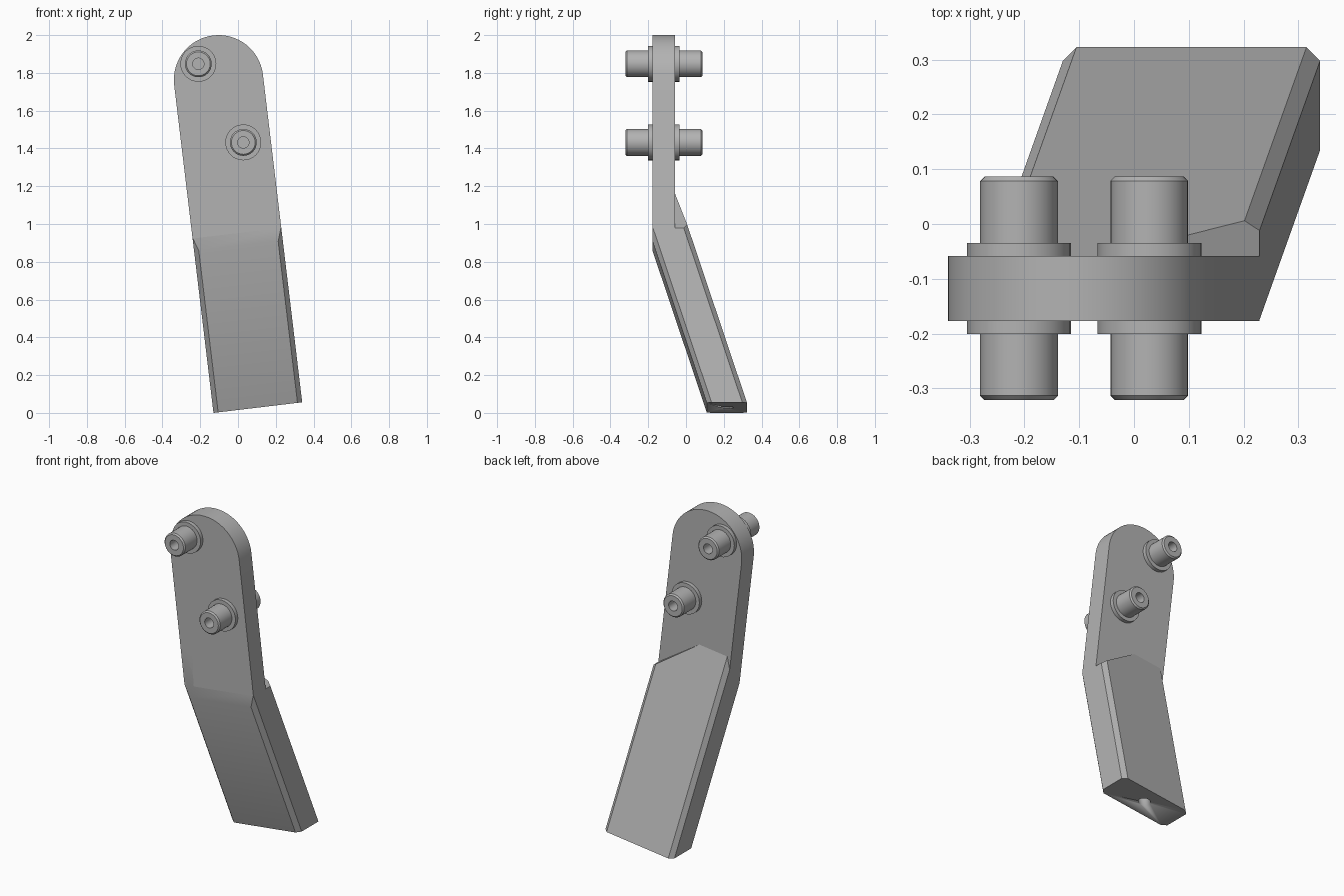
import bpy, bmesh, math
from mathutils import Vector

if "Cube" in bpy.data.objects:
    bpy.data.objects.remove(bpy.data.objects["Cube"], do_unlink=True)

# Material
grey = bpy.data.materials.new("plain grey")
grey.use_nodes = True
colour = (0.45, 0.45, 0.45, 1)
grey.diffuse_color = colour
grey.node_tree.nodes["Principled BSDF"].inputs["Base Color"].default_value = colour

# Leaning frame: u across the arm, v up along it, y front to back
LEAN = math.asin(0.119)
U = Vector((math.cos(LEAN), 0, math.sin(LEAN)))
V = Vector((-math.sin(LEAN), 0, math.cos(LEAN)))
FOOT = Vector((0.105, 0, 0.028))
HALF = 0.2365
FRONT, BACK = -0.177, -0.058
BEND, SLOPE = 0.93, 1 / 3


def place(u, y, v):
    return FOOT + U * u + V * v + Vector((0, y, 0))


def finish(bm, name):
    bmesh.ops.recalc_face_normals(bm, faces=bm.faces)
    mesh = bpy.data.meshes.new(name)
    bm.to_mesh(mesh)
    bm.free()
    obj = bpy.data.objects.new(name, mesh)
    bpy.context.collection.objects.link(obj)
    mesh.materials.append(grey)
    bpy.ops.object.select_all(action="DESELECT")
    obj.select_set(True)
    bpy.context.view_layer.objects.active = obj
    bpy.ops.object.shade_smooth_by_angle(angle=math.radians(30))
    return obj


def loft(bm, first, second):
    a = [bm.verts.new(p) for p in first]
    b = [bm.verts.new(p) for p in second]
    bm.faces.new(a)
    bm.faces.new(b)
    for i in range(len(a)):
        j = (i + 1) % len(a)
        bm.faces.new((a[i], a[j], b[j], b[i]))


def clip(bm, point, normal):
    # Remove everything on the normal's side and cap the cut
    cut = bmesh.ops.bisect_plane(bm, geom=bm.verts[:] + bm.edges[:] + bm.faces[:],
                                 plane_co=point, plane_no=normal, clear_outer=True)
    edges = [e for e in cut["geom_cut"] if isinstance(e, bmesh.types.BMEdge)]
    bmesh.ops.holes_fill(bm, edges=edges)


# Upper plate with round top
top_v = (2 - FOOT.z - HALF) / V.z
outline = [(-HALF, BEND), (HALF, BEND)]
for i in range(33):
    a = math.pi * i / 32
    outline.append((HALF * math.cos(a), top_v + HALF * math.sin(a)))
bm = bmesh.new()
loft(bm, [place(u, FRONT, v) for u, v in outline], [place(u, BACK, v) for u, v in outline])
finish(bm, "upper_plate")

# Lower bar: chamfered section swept along the slope, trimmed to the plate
C, Y0, Y1, TALL = 0.025, 0.11, 0.323, 1.4
section = [(-HALF + C, Y0), (HALF - C, Y0), (HALF, Y0 + C), (HALF, Y1 - C),
           (HALF - C, Y1), (-HALF + C, Y1), (-HALF, Y1 - C), (-HALF, Y0 + C)]
bm = bmesh.new()
loft(bm, [place(u, y, 0) for u, y in section],
     [place(u, y - TALL * SLOPE, TALL) for u, y in section])
clip(bm, Vector((0, FRONT, 0)), Vector((0, -1, 0)))
clip(bm, place(0, BACK, (Y1 - BACK) / SLOPE), V)
# Slanted ledge on the left half
ledge_low = place(HALF, 0, BEND)
ledge_high = place(-0.02, 0, (Y1 - BACK) / SLOPE)
run = ledge_low - ledge_high
clip(bm, ledge_low, Vector((-run.z, 0, run.x)))
bar = finish(bm, "lower_bar")

# Blind hole in the foot
bm = bmesh.new()
ring = [(0.035 * math.cos(math.tau * i / 24), 0.035 * math.sin(math.tau * i / 24))
        for i in range(24)]
mid = (Y0 + Y1) / 2
loft(bm, [place(u, mid + y + 0.05 * SLOPE, -0.05) for u, y in ring],
     [place(u, mid + y - 0.2 * SLOPE, 0.2) for u, y in ring])
cutter = finish(bm, "hole_cutter")
cutter.hide_render = True
hole = bar.modifiers.new("foot hole", "BOOLEAN")
hole.operation, hole.object, hole.solver = "DIFFERENCE", cutter, "EXACT"
bpy.context.view_layer.objects.active = bar
bpy.ops.object.modifier_apply(modifier="foot hole")
bpy.data.objects.remove(cutter, do_unlink=True)


# Pins with a collar and a blind hole at each end
def pin(name, x, z):
    half_profile = [(0, 0.1), (0.03, 0.1), (0.03, 0.204), (0.063, 0.204), (0.071, 0.196),
                    (0.071, 0.083), (0.095, 0.083)]
    centre = (FRONT + BACK) / 2
    points = [(r, -d) for r, d in half_profile] + [(r, d) for r, d in reversed(half_profile)]
    bm = bmesh.new()
    verts = [bm.verts.new((x + r, centre + d, z)) for r, d in points]
    edges = [bm.edges.new(pair) for pair in zip(verts, verts[1:])]
    bmesh.ops.spin(bm, geom=verts + edges, cent=(x, 0, z), axis=(0, 1, 0),
                   angle=math.tau, steps=32)
    bmesh.ops.remove_doubles(bm, verts=bm.verts, dist=0.0005)
    finish(bm, name)


pin("upper_pin", -0.21, 1.848)
pin("lower_pin", 0.028, 1.432)
